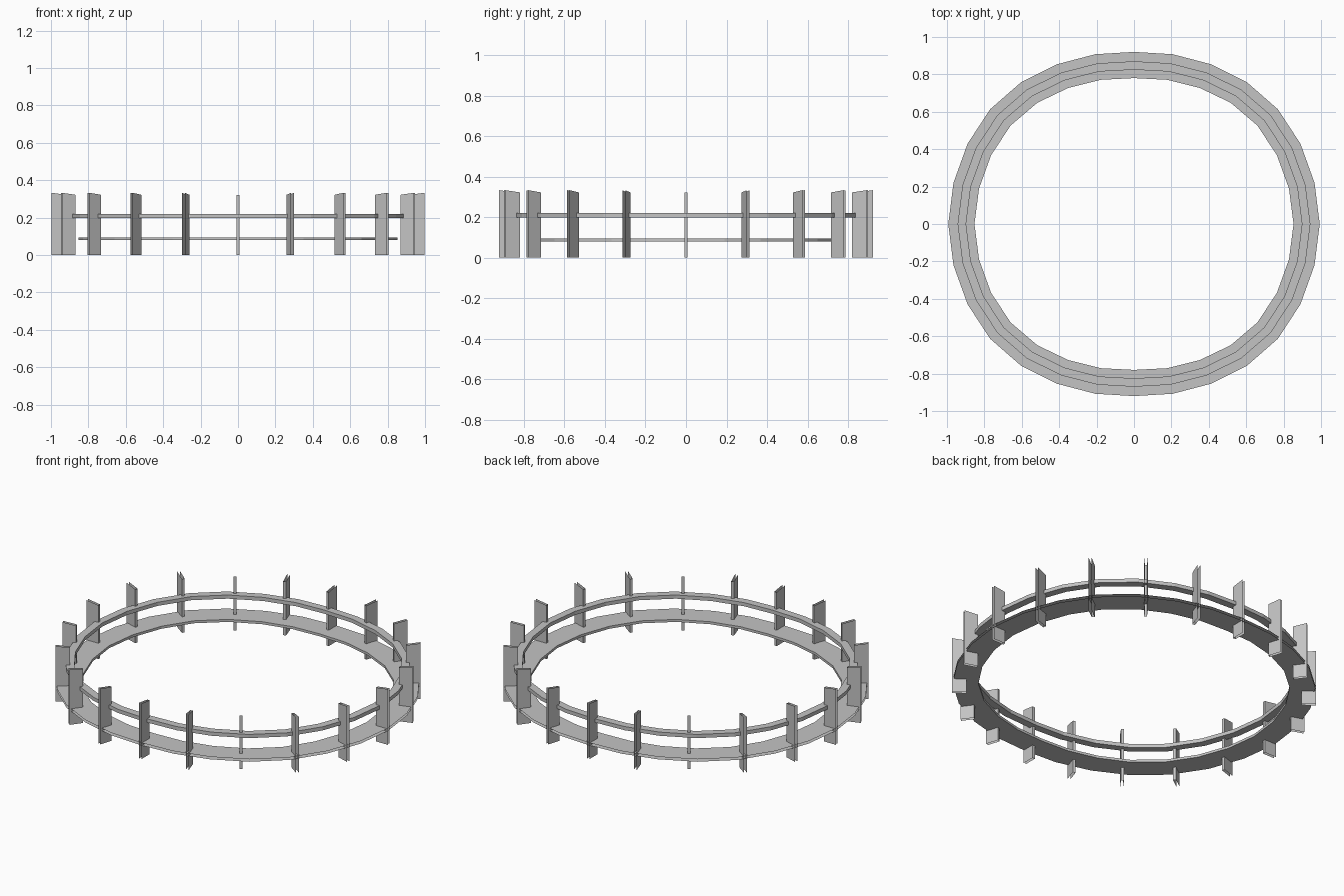
import bpy, math

cube = bpy.data.objects.get("Cube")
if cube:
    bpy.data.objects.remove(cube, do_unlink=True)

# Single grey finish
grey = bpy.data.materials.new("plain grey")
grey.use_nodes = True
colour = (0.55, 0.55, 0.55, 1)
grey.diffuse_color = colour
grey.node_tree.nodes["Principled BSDF"].inputs["Base Color"].default_value = colour

SEGMENTS = 28
POSTS = 20
# Outer radius of the oval, sampled over one quarter turn
QUARTER = [0.993, 0.99, 0.988, 0.984, 0.969, 0.948, 0.931, 0.92]


def oval_radius(angle):
    """Radius of the outer oval, mirrored into all four quarters."""
    a = math.atan2(abs(math.sin(angle)), abs(math.cos(angle)))
    s = a / (math.pi / 2) * (len(QUARTER) - 1)
    i = min(int(s), len(QUARTER) - 2)
    return QUARTER[i] + (QUARTER[i + 1] - QUARTER[i]) * (s - i)


def make_mesh(name, verts, faces):
    mesh = bpy.data.meshes.new(name)
    mesh.from_pydata(verts, [], faces)
    mesh.materials.append(grey)
    mesh.update()
    return mesh


def add_object(name, mesh):
    obj = bpy.data.objects.new(name, mesh)
    bpy.context.collection.objects.link(obj)
    return obj


def oval_ring(name, inset_out, inset_in, z_low, z_high, closed):
    """Sweep a rectangular section round the oval; open leaves off the outer wall."""
    section = [(inset_out, z_high), (inset_in, z_high),
               (inset_in, z_low), (inset_out, z_low)]
    n = len(section)
    verts, faces = [], []
    for i in range(SEGMENTS):
        a = 2 * math.pi * i / SEGMENTS
        for inset, z in section:
            r = oval_radius(a) - inset
            verts.append((r * math.cos(a), r * math.sin(a), z))
        j = (i + 1) % SEGMENTS
        for k in range(n if closed else n - 1):
            m = (k + 1) % n
            faces.append((i * n + k, j * n + k, j * n + m, i * n + m))
    return add_object(name, make_mesh(name, verts, faces))


# Broad lower band and narrow upper rail
oval_ring("lower_band", 0, 0.14, 0.08, 0.095, closed=False)
oval_ring("upper_rail", 0.05, 0.095, 0.198, 0.22, closed=True)

# Upright channel, open outwards, with its top rising to the outside
half_l, half_t = 0.039, 0.008
plan = [(half_l, half_t), (-half_l, half_t), (-half_l, -half_t), (half_l, -half_t)]
base = [(x, y, 0) for x, y in plan]
top = [(x, y, 0.333 if x > 0 else 0.322) for x, y in plan]
walls = [(k, k + 1, k + 5, k + 4) for k in range(3)]
post_mesh = make_mesh("post", base + top, walls)

for i in range(POSTS):
    a = 2 * math.pi * i / POSTS
    r = oval_radius(a) - 0.035
    post = add_object(f"post_{i + 1}", post_mesh)
    post.location = (r * math.cos(a), r * math.sin(a), 0)
    post.rotation_euler.z = a
